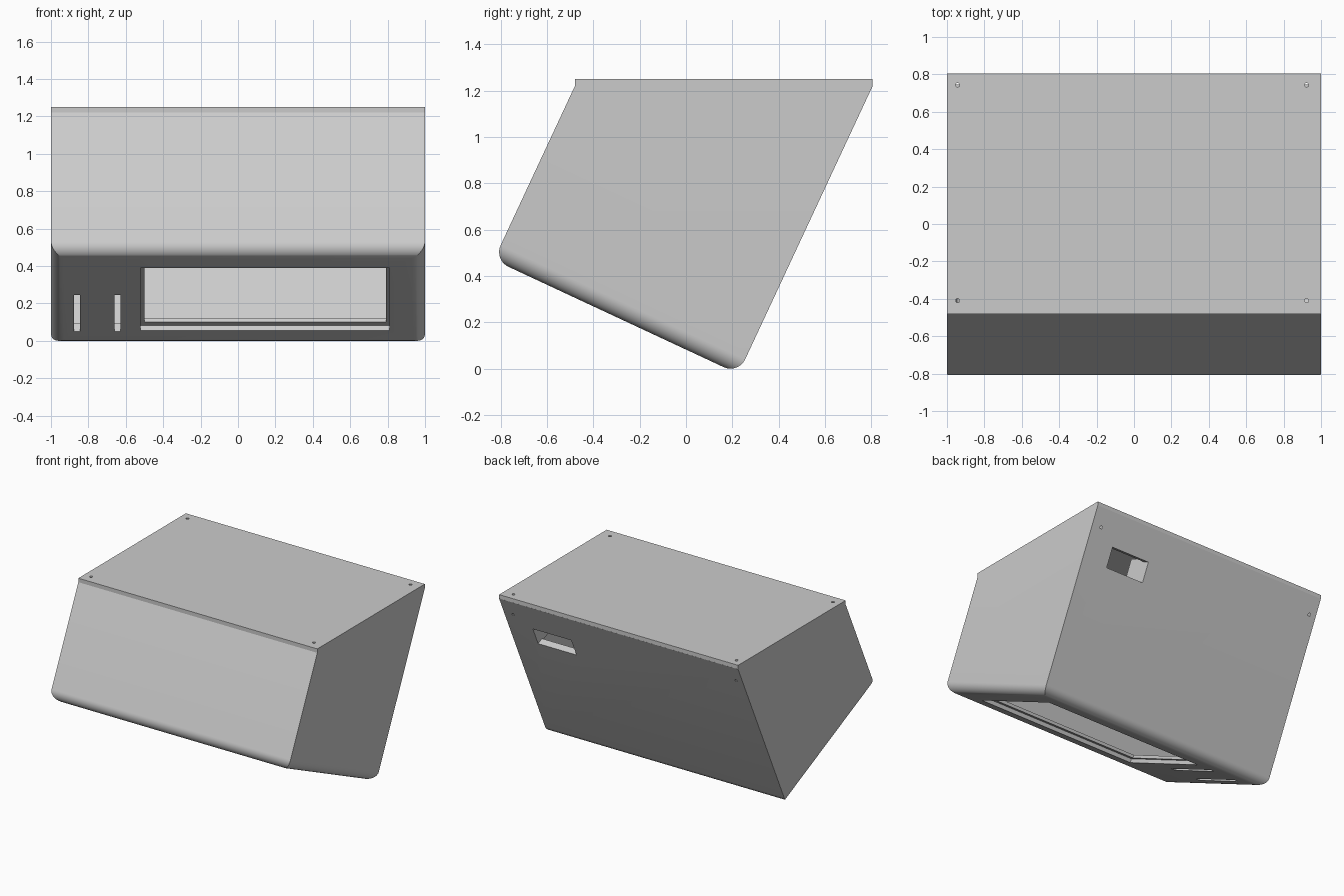
import bpy, bmesh, math
from mathutils import Matrix, Vector

if "Cube" in bpy.data.objects:
    bpy.data.objects.remove(bpy.data.objects["Cube"], do_unlink=True)

grey = bpy.data.materials.new("light_grey")
grey.use_nodes = True
grey.diffuse_color = (0.6, 0.6, 0.6, 1)
grey.node_tree.nodes["Principled BSDF"].inputs["Base Color"].default_value = grey.diffuse_color

# Tilted frame: local y runs down the sloping face, local z points into the case
TILT = Matrix.Translation((0, 0.226, -0.023)) @ Matrix.Rotation(math.radians(-25), 4, 'X')
LID_Z = 1.22
WALL = 0.05
DEPTH = 1.165


def finish(name, bm):
    bmesh.ops.recalc_face_normals(bm, faces=bm.faces)
    mesh = bpy.data.meshes.new(name)
    bm.to_mesh(mesh)
    bm.free()
    mesh.materials.append(grey)
    obj = bpy.data.objects.new(name, mesh)
    bpy.context.collection.objects.link(obj)
    return obj


def block(name, x, y, z, matrix=TILT, fillet=0, trim=False):
    """Box from ranges; optional fillet round its floor and level trim at the lid."""
    bm = bmesh.new()
    bmesh.ops.create_cube(bm, size=1)
    for v in bm.verts:
        v.co = [r[0] if c < 0 else r[1] for c, r in zip(v.co, (x, y, z))]
    if fillet:
        floor = [e for e in bm.edges if all(v.co.z < z[0] + 0.001 for v in e.verts)]
        bmesh.ops.bevel(bm, geom=floor, offset=fillet, segments=10,
                        profile=0.5, affect='EDGES')
    bm.transform(matrix)
    if trim:
        cut = bmesh.ops.bisect_plane(bm, geom=bm.verts[:] + bm.edges[:] + bm.faces[:],
                                     plane_co=Vector((0, 0, LID_Z)), plane_no=Vector((0, 0, 1)),
                                     clear_outer=True)
        rim = [g for g in cut["geom_cut"] if isinstance(g, bmesh.types.BMEdge)]
        bmesh.ops.contextual_create(bm, geom=rim)
    return finish(name, bm)


def boolean(target, tool, operation='DIFFERENCE'):
    tool.hide_render = True
    mod = target.modifiers.new("boolean", 'BOOLEAN')
    mod.operation = operation
    mod.solver = 'EXACT'
    mod.object = tool
    bpy.context.view_layer.objects.active = target
    bpy.ops.object.modifier_apply(modifier=mod.name)
    bpy.data.objects.remove(tool, do_unlink=True)


# Hollow case with a rounded sloping face
case = block("case", (-1, 1), (-DEPTH, 0), (0, 1.9), fillet=0.07, trim=True)
boolean(case, block("cavity", (-1 + WALL, 1 - WALL), (WALL - DEPTH, -WALL), (WALL, 2.2), fillet=0.025))

# Screw bosses in the four upper corners
for x in ((-0.98, -0.88), (0.86, 0.98)):
    for y in ((-DEPTH + 0.02, -DEPTH + 0.13), (-0.13, -0.02)):
        boolean(case, block("boss", x, y, (1.12, 1.9), trim=True), 'UNION')

# Stepped window, two slots in the sloping face, and a socket in the back
boolean(case, block("window_recess", (-0.52, 0.81), (-0.977, -0.185), (-0.1, 0.028)))
boolean(case, block("window_opening", (-0.5, 0.79), (-0.932, -0.23), (-0.1, 0.15)))
for x in (-0.86, -0.645):
    boolean(case, block("slot", (x - 0.016, x + 0.016), (-0.634, -0.173), (-0.1, 0.15)))
boolean(case, block("socket", (0.465, 0.786), (-0.15, 0.1), (0.991, 1.14)))

# Ribs flanking the socket inside
for x in ((0.45, 0.465), (0.786, 0.80)):
    block("socket_rib", x, (-0.21, -WALL), (0.97, 1.16))

# Flat lid
lid = block("lid", (-1, 1), (-0.48, 0.805), (LID_Z, 1.25), matrix=Matrix.Identity(4))

# Vertical screw holes through the lid and bosses
for x in (-0.943, 0.923):
    for y in (-0.41, 0.743):
        for part in (lid, case):
            bm = bmesh.new()
            bmesh.ops.create_cone(bm, cap_ends=True, segments=20, radius1=0.011, radius2=0.011,
                                  depth=0.22, matrix=Matrix.Translation((x, y, 1.2)))
            boolean(part, finish("screw_hole", bm))

# Smooth the fillets only
bpy.ops.object.select_all(action='DESELECT')
case.select_set(True)
bpy.context.view_layer.objects.active = case
bpy.ops.object.shade_smooth_by_angle(angle=math.radians(30))
